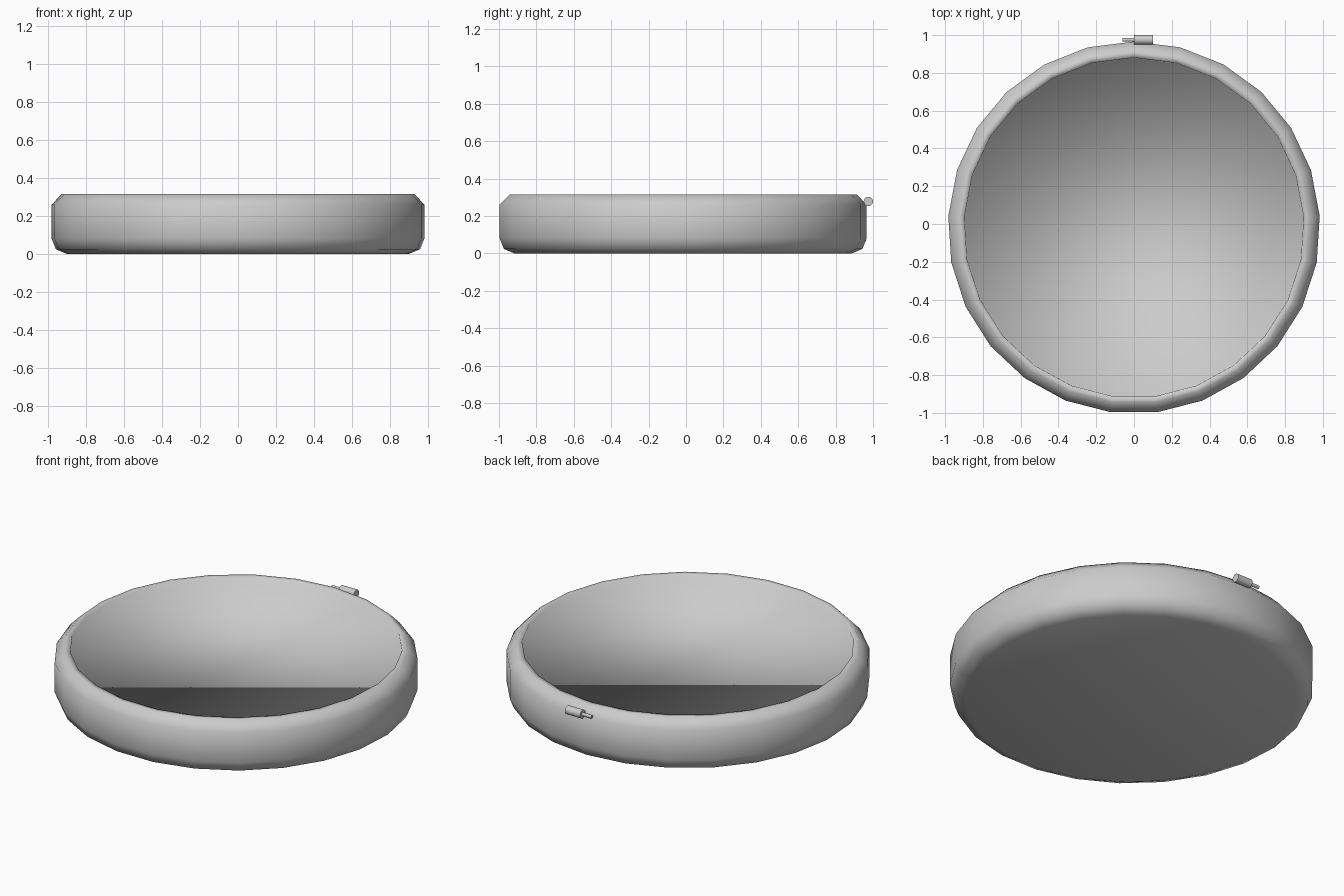
import bpy, bmesh, math

if "Cube" in bpy.data.objects:
    bpy.data.objects.remove(bpy.data.objects["Cube"])

SIDES = 25
CENTRE_Y = -0.019


def finish(name, bm, angle=None):
    bmesh.ops.recalc_face_normals(bm, faces=bm.faces)
    mesh = bpy.data.meshes.new(name)
    bm.to_mesh(mesh)
    bm.free()
    ob = bpy.data.objects.new(name, mesh)
    bpy.context.collection.objects.link(ob)
    bpy.ops.object.select_all(action='DESELECT')
    ob.select_set(True)
    bpy.context.view_layer.objects.active = ob
    if angle is None:
        bpy.ops.object.shade_smooth()
    else:
        bpy.ops.object.shade_smooth_by_angle(angle=math.radians(angle))
    return ob


def lathe(name, profile, sides, angle=None):
    """Rings of (radius, height) joined by quads, capped at both ends."""
    bm = bmesh.new()
    rings = []
    for r, h in profile:
        ring = []
        for i in range(sides):
            a = math.pi / 2 + 2 * math.pi * i / sides
            ring.append(bm.verts.new((r * math.cos(a), r * math.sin(a), h)))
        rings.append(ring)
    for lo, hi in zip(rings, rings[1:]):
        for i in range(sides):
            j = (i + 1) % sides
            bm.faces.new((lo[i], lo[j], hi[j], hi[i]))
    bm.faces.new(rings[0])
    bm.faces.new(rings[-1])
    return finish(name, bm, angle)


# Round body: flat base, bevelled wall, rounded rim and shallow recessed face
body = lathe("round_case", [
    (0.905, 0.0), (0.962, 0.024), (0.985, 0.08), (0.985, 0.26),
    (0.932, 0.315), (0.900, 0.313), (0.897, 0.265)], SIDES)
body.location.y = CENTRE_Y

# Small latch barrel with a thin pin, lying along x on the back rim
latch = lathe("latch_barrel", [
    (0.010, -0.06), (0.010, 0.0), (0.025, 0.0), (0.025, 0.10)], 16, 40)
latch.rotation_euler = (0, math.pi / 2, 0)
latch.location = (0, 0.975, 0.278)
